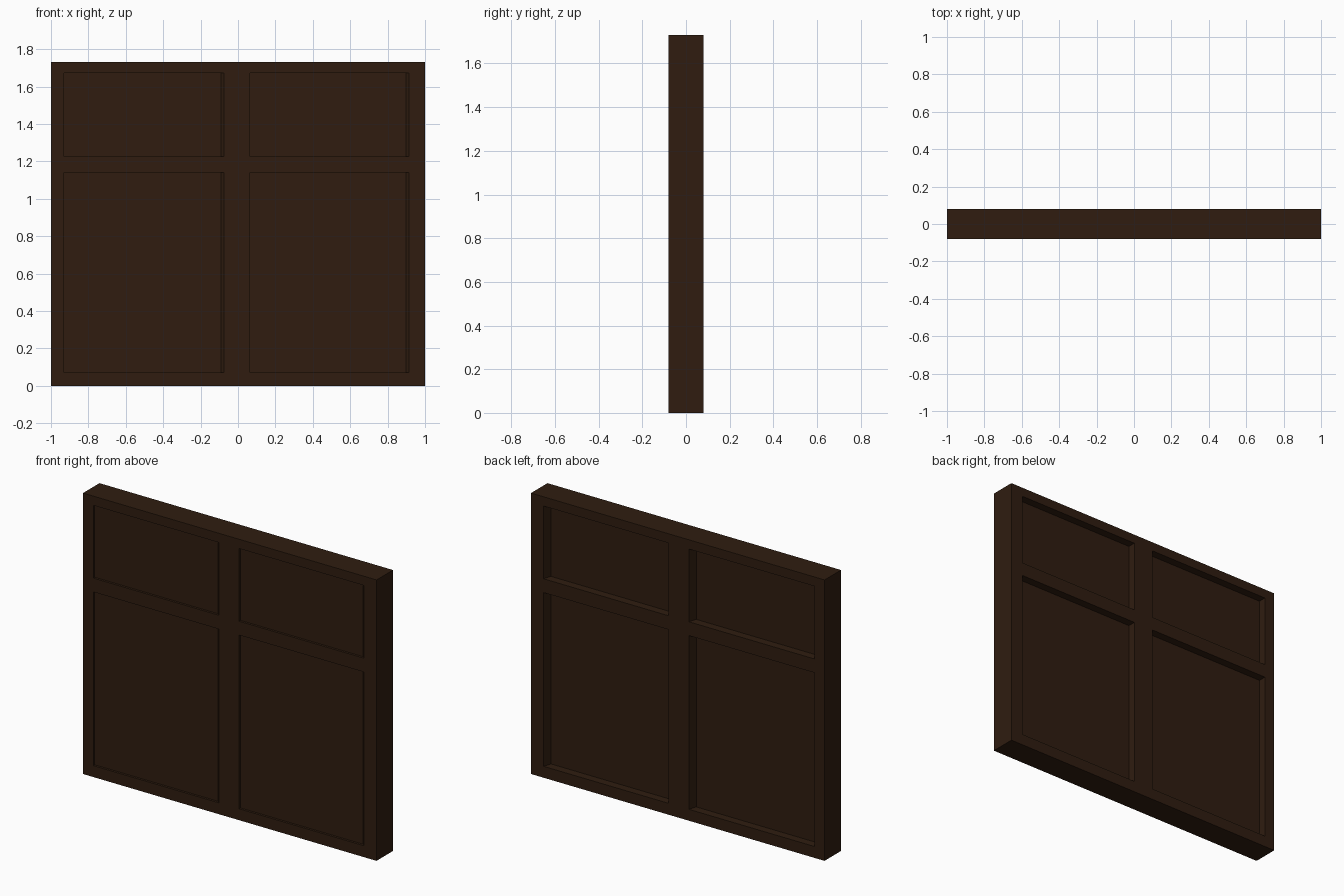
import bpy, bmesh

if "Cube" in bpy.data.objects:
    bpy.data.objects.remove(bpy.data.objects["Cube"])

wood = bpy.data.materials.new("dark_wood")
wood.diffuse_color = (0.029, 0.012, 0.005, 1)
wood.use_nodes = True
wood.node_tree.nodes["Principled BSDF"].inputs["Base Color"].default_value = wood.diffuse_color

D = 0.08                                  # half thickness of the frame
H = 1.73
OPEN_X = [(-0.93, -0.075), (0.064, 0.915)]  # openings across
OPEN_Z = [(0.07, 1.14), (1.225, 1.673)]     # openings upward


def prism(name, profile, z0, z1):
    """Extrude an (x, y) outline from z0 to z1."""
    bm = bmesh.new()
    face = bm.faces.new([bm.verts.new((x, y, z0)) for x, y in profile])
    ext = bmesh.ops.extrude_face_region(bm, geom=[face])["geom"]
    verts = [v for v in ext if isinstance(v, bmesh.types.BMVert)]
    bmesh.ops.translate(bm, verts=verts, vec=(0, 0, z1 - z0))
    bmesh.ops.recalc_face_normals(bm, faces=bm.faces)
    mesh = bpy.data.meshes.new(name)
    bm.to_mesh(mesh)
    bm.free()
    mesh.materials.append(wood)
    obj = bpy.data.objects.new(name, mesh)
    bpy.context.collection.objects.link(obj)
    return obj


def block(name, x0, x1, z0, z1):
    return prism(name, [(x0, -D), (x1, -D), (x1, D), (x0, D)], z0, z1)


# upright stiles
(la, lb), (ra, rb) = OPEN_X
for name, x0, x1 in (("left_stile", -1, la), ("middle_stile", lb, ra),
                     ("right_stile", rb, 1)):
    block(name, x0, x1, 0, H)

# rails and recessed panels in each bay
(b0, b1), (t0, t1) = OPEN_Z
for side, (x0, x1) in zip(("left", "right"), OPEN_X):
    for name, z0, z1 in (("bottom_rail", 0, b0), ("middle_rail", b1, t0),
                         ("top_rail", t1, H)):
        block(f"{side}_{name}", x0, x1, z0, z1)
    for name, (z0, z1) in zip(("lower_panel", "upper_panel"), OPEN_Z):
        # shallow recess in front, deeper behind, sloped on the right edge
        prism(f"{side}_{name}",
              [(x0, -0.066), (x1 - 0.016, -0.066), (x1, -D),
               (x1, D), (x1 - 0.016, 0.03), (x0, 0.03)], z0, z1)
